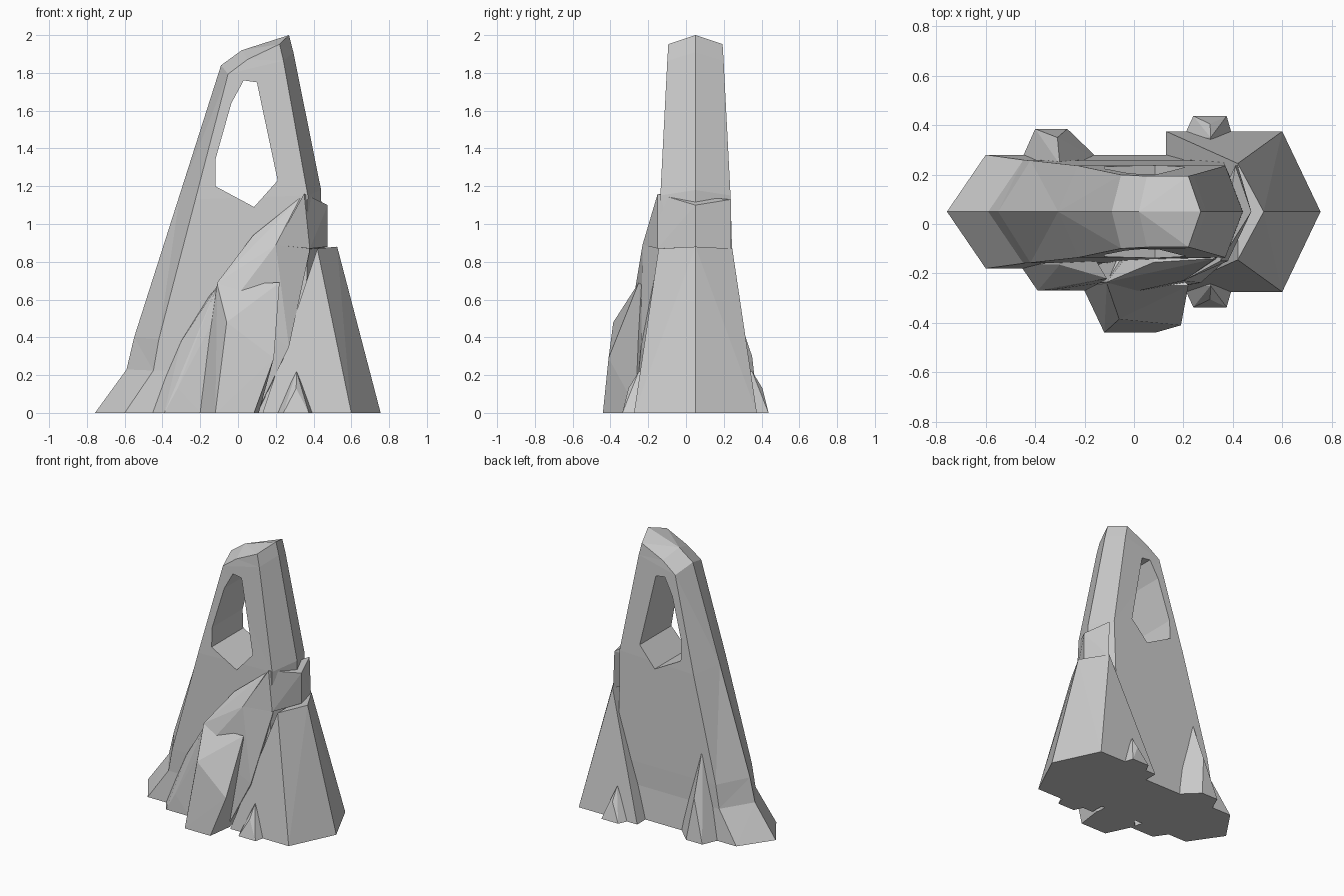
import bpy, bmesh

if "Cube" in bpy.data.objects:
    bpy.data.objects.remove(bpy.data.objects["Cube"])

MID = .05  # depth of the ridge plane that everything straddles


def make(name, bm):
    bmesh.ops.recalc_face_normals(bm, faces=bm.faces)
    me = bpy.data.meshes.new(name)
    bm.to_mesh(me)
    bm.free()
    ob = bpy.data.objects.new(name, me)
    bpy.context.collection.objects.link(ob)
    return ob


def chunk(name, pts):
    """Faceted convex rock from its corner points."""
    bm = bmesh.new()
    for p in pts:
        bm.verts.new(p)
    r = bmesh.ops.convex_hull(bm, input=bm.verts)
    loose = {v for v in r["geom_interior"] + r["geom_unused"]
             if isinstance(v, bmesh.types.BMVert)}
    bmesh.ops.delete(bm, geom=list(loose), context='VERTS')
    return make(name, bm)


def flip(pts):
    """Mirror points to the other side of the ridge plane."""
    return [(x, 2 * MID - y, z) for x, y, z in pts]


def combine(base, other, op):
    m = base.modifiers.new(op, 'BOOLEAN')
    m.operation, m.object, m.solver = op, other, 'EXACT'
    bpy.context.view_layer.objects.active = base
    bpy.ops.object.modifier_apply(modifier=m.name)
    bpy.data.objects.remove(other)


def rock(name, pts, rooted=True):
    """Add a rock, rooted inside the slab by two buried points."""
    pts = list(pts)
    if rooted:
        cx = sum(p[0] for p in pts) / len(pts)
        low, top = min(p[2] for p in pts), max(p[2] for p in pts)
        pts += [(cx, MID, low), (cx, MID, low + .7 * (top - low))]
    combine(spire, chunk(name, pts), 'UNION')


# Tall slab: tapering six-sided rings from the left and right outline
bm = bmesh.new()
rings = []
for xl, zl, xr, zr in [(-.757, 0, .45, 0), (-.59, .23, .45, .23), (-.55, .40, .45, .40),
                       (-.307, 1.16, .44, 1.18), (-.09, 1.84, .293, 1.91), (.02, 1.92, .27, 2.0)]:
    half = .21 - .018 * zl ** 2 + (.02 if zl == 0 else 0)
    il, ir = xl + .157 - .065 * zl, xr - .1 + .025 * zr
    drop = .025 * zl
    front = [(xl, MID, zl), (il, MID - half, zl - drop), (ir, MID - half, zr - drop), (xr, MID, zr)]
    back = flip(front[2:0:-1])
    rings.append([bm.verts.new(p) for p in front + back])
for lo, hi in zip(rings, rings[1:]):
    for i in range(6):
        j = (i + 1) % 6
        bm.faces.new((lo[i], lo[j], hi[j], hi[i]))
bm.faces.new(rings[0])
top = rings[-1]
bm.faces.new(top[:4])
bm.faces.new([top[0]] + top[3:])
bmesh.ops.triangulate(bm, faces=bm.faces)
spire = make("rock_arch", bm)

# Right buttress, symmetric front to back
half = [(.60, -.275, 0), (.13, -.275, 0), (.42, -.145, .87), (.525, MID, .88), (.755, MID, 0)]
rock("right_buttress", half + flip(half))

# Shoulder ledge above the buttress
rock("right_shoulder", [(.20, -.23, .89), (.35, -.15, 1.16), (.475, MID, 1.10), (.475, MID, .88),
                        (.38, -.15, .87), (.41, .237, 1.13), (.42, .237, .86)])

# Diagonal spur climbing to the shoulder
rock("front_spur", [(.20, -.23, .89), (.08, -.155, .94), (.33, -.14, 1.14), (.38, -.14, .86),
                    (-.11, -.235, .69), (-.05, -.285, .56), (.27, -.238, .35),
                    (.10, -.27, 0), (-.21, -.24, 0)])

# Bulging front buttress
rock("front_buttress", [(-.12, -.44, 0), (.085, -.44, 0), (.19, -.41, .29), (-.06, -.385, .48),
                        (.22, -.25, .69), (-.11, -.24, .68), (.11, -.25, 0), (-.21, -.25, 0)])

# Stepped ledge at front left
rock("front_left_ledge", [(-.39, -.27, 0), (-.20, -.27, 0), (-.32, -.265, .13), (-.13, -.238, .49),
                          (-.11, -.22, .67), (-.30, -.165, .38), (-.465, -.16, 0)])

# Leaning rock at rear left
rock("rear_left_rock", [(-.40, .385, 0), (-.27, .385, 0), (-.13, .25, 0), (-.46, .25, 0),
                        (-.31, .35, .30), (-.30, .24, .62)])

# Pebbles at the foot of the buttress, front and back
pebble = [(.24, -.337, 0), (.375, -.337, 0), (.40, -.25, 0), (.20, -.25, 0),
          (.308, -.305, .13), (.31, -.25, .22)]
rock("front_pebble", pebble)
rock("rear_pebble", flip(pebble))

# Window through the upper slab
outline = [(-.12, 1.20), (.085, 1.09), (.21, 1.23), (.10, 1.75),
           (.03, 1.76), (-.035, 1.64), (-.12, 1.34)]
window = chunk("window_cutter", [(x, y, z) for x, z in outline for y in (-.5, .5)])
combine(spire, window, 'DIFFERENCE')
